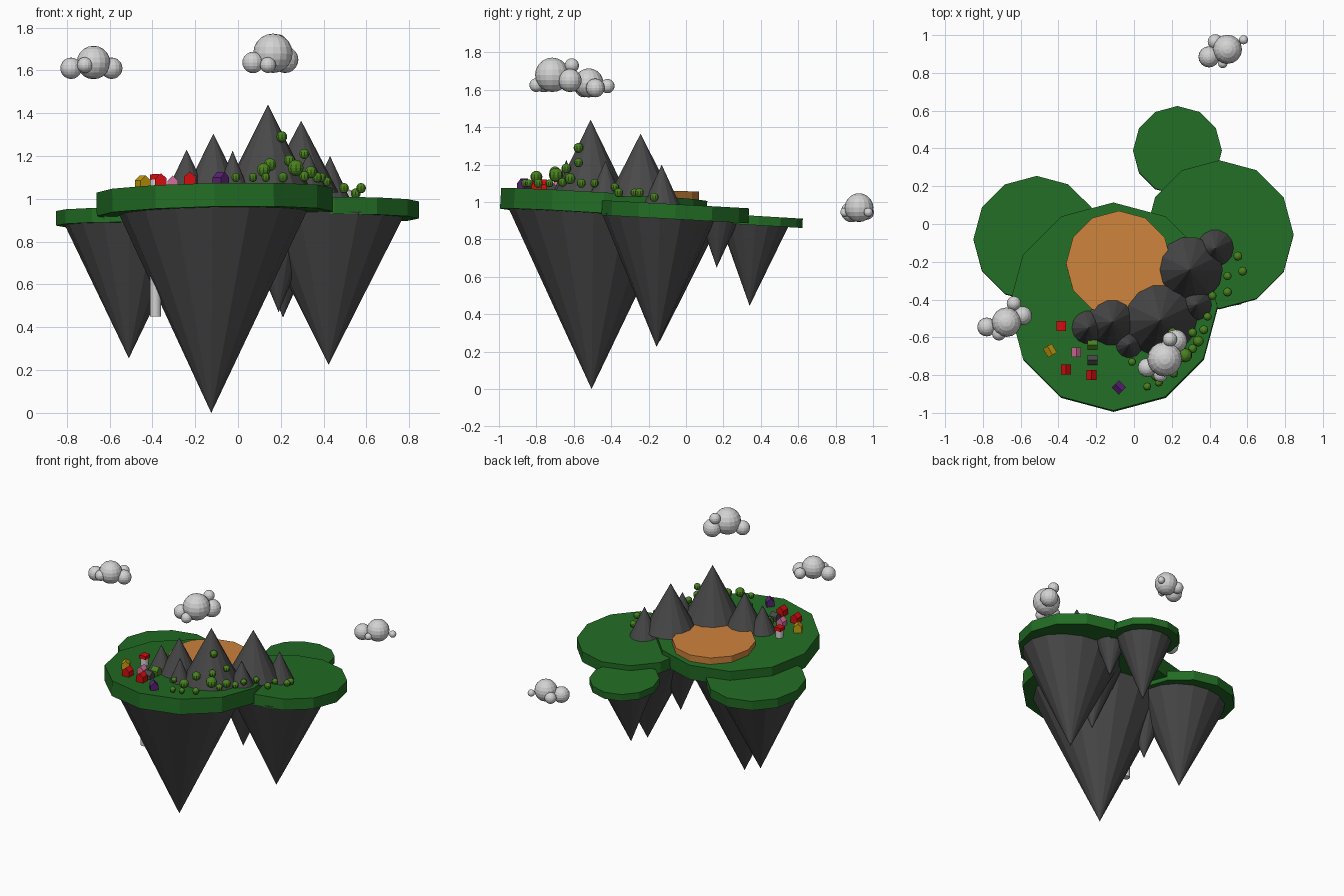
import bpy, bmesh, math
from mathutils import Vector, Matrix


def mat(name, r, g, b):
    m = bpy.data.materials.new(name)
    m.diffuse_color = (r, g, b, 1)
    return m


GRASS = mat("grass_green", 0.016, 0.15, 0.018)
ROCK = mat("dark_rock", 0.066, 0.066, 0.068)
CLAY = mat("orange_clay", 0.61, 0.225, 0.046)
LEAF = mat("leaf_green", 0.065, 0.22, 0.014)
WHITE = mat("cloud_white", 0.65, 0.65, 0.65)
RED = mat("red", 0.65, 0.004, 0.005)
YELLOW = mat("yellow", 0.55, 0.33, 0.005)
PINK = mat("pink", 0.65, 0.16, 0.32)
PURPLE = mat("purple", 0.10, 0.015, 0.17)


def finish(bm, name, material):
    bmesh.ops.recalc_face_normals(bm, faces=bm.faces)
    me = bpy.data.meshes.new(name)
    bm.to_mesh(me)
    bm.free()
    me.materials.append(material)
    ob = bpy.data.objects.new(name, me)
    bpy.context.collection.objects.link(ob)
    return ob


def disc(name, center, r, thick, slope, material, sides=12):
    """Tilted slab whose top face is centred on `center`."""
    bm = bmesh.new()
    normal = Vector((-slope[0], -slope[1], 1)).normalized()
    tilt = Vector((0, 0, 1)).rotation_difference(normal).to_matrix().to_4x4()
    m = Matrix.Translation(center) @ tilt @ Matrix.Translation((0, 0, -thick / 2))
    bmesh.ops.create_cone(bm, cap_ends=True, segments=sides, radius1=r,
                          radius2=r, depth=thick, matrix=m)
    return finish(bm, name, material)


def spike(name, base, rx, ry, tip, sides=16):
    """Cone from a base ring to a tip, pointing up or down."""
    bm = bmesh.new()
    ring = [bm.verts.new((base[0] + rx * math.cos(2 * math.pi * i / sides),
                          base[1] + ry * math.sin(2 * math.pi * i / sides), base[2]))
            for i in range(sides)]
    top = bm.verts.new(tip)
    bm.faces.new(ring)
    for i in range(sides):
        bm.faces.new((ring[i], ring[(i + 1) % sides], top))
    return finish(bm, name, ROCK)


def balls(name, items, material, u, v):
    bm = bmesh.new()
    for x, y, z, r in items:
        bmesh.ops.create_uvsphere(bm, u_segments=u, v_segments=v, radius=r,
                                  matrix=Matrix.Translation((x, y, z)))
    return finish(bm, name, material)


def house(name, x, y, z, angle, material, w=0.027, wall=0.035, roof=0.025):
    """Gabled block with its ridge along local y."""
    bm = bmesh.new()
    prof = [(-w, -0.02), (w, -0.02), (w, wall), (0, wall + roof), (-w, wall)]
    f = bm.faces.new([bm.verts.new((px, -w, pz)) for px, pz in prof])
    ext = bmesh.ops.extrude_face_region(bm, geom=[f])
    bmesh.ops.translate(bm, vec=(0, 2 * w, 0),
                        verts=[g for g in ext["geom"] if isinstance(g, bmesh.types.BMVert)])
    bmesh.ops.transform(bm, verts=bm.verts, matrix=Matrix.Translation((x, y, z))
                        @ Matrix.Rotation(math.radians(angle), 4, 'Z'))
    return finish(bm, name, material)


# Floating grass plateaus
disc("main_plateau", (-0.11, -0.437, 1.04), 0.552, 0.11, (0.02, -0.062), GRASS)
disc("right_plateau", (0.452, -0.055, 0.988), 0.393, 0.08, (0.0, -0.055), GRASS)
disc("left_plateau", (-0.515, -0.08, 0.943), 0.335, 0.068, (0.0, -0.05), GRASS)
disc("back_plateau", (0.23, 0.39, 0.925), 0.235, 0.05, (0.0, -0.06), GRASS)

# Round clay field
disc("clay_field", (-0.08, -0.21, 1.062), 0.28, 0.06, (0.0, -0.02), CLAY)

# Hanging rock cones
spike("main_underside", (-0.12, -0.495, 0.97), 0.455, 0.455, (-0.125, -0.505, 0.0))
spike("right_underside", (0.425, -0.14, 0.94), 0.36, 0.31, (0.423, -0.157, 0.225))
spike("left_underside", (-0.51, -0.11, 0.91), 0.315, 0.30, (-0.51, -0.14, 0.255))
spike("back_underside", (0.22, 0.37, 0.895), 0.19, 0.19, (0.21, 0.34, 0.445))
spike("inner_right_underside", (0.19, -0.19, 0.95), 0.20, 0.20, (0.19, -0.21, 0.47))
spike("inner_left_underside", (-0.32, -0.27, 0.93), 0.19, 0.19, (-0.33, -0.29, 0.47))
spike("small_underside", (0.35, 0.18, 0.92), 0.11, 0.11, (0.35, 0.164, 0.65))

# Mountain range: tip x, y, z and base radius
peaks = [(0.14, -0.51, 1.44, 0.205), (0.295, -0.243, 1.365, 0.175),
         (-0.115, -0.52, 1.305, 0.135), (-0.24, -0.55, 1.23, 0.095),
         (-0.025, -0.64, 1.225, 0.08), (0.43, -0.13, 1.20, 0.105),
         (0.33, -0.43, 1.22, 0.09)]
for i, (x, y, z, r) in enumerate(peaks):
    spike(f"mountain_{i + 1}", (x, y, 0.975 if x > 0.4 else 1.03), r, r, (x, y, z), 14)

# Trees
balls("trees", [
    (-0.01, -0.73, 1.10, 0.021), (0.07, -0.86, 1.10, 0.021), (0.12, -0.80, 1.135, 0.032),
    (0.13, -0.84, 1.10, 0.021), (0.15, -0.70, 1.16, 0.03), (0.205, -0.575, 1.29, 0.026),
    (0.31, -0.575, 1.21, 0.024), (0.27, -0.695, 1.145, 0.038), (0.21, -0.79, 1.10, 0.024),
    (0.24, -0.64, 1.18, 0.026), (0.34, -0.62, 1.125, 0.029), (0.31, -0.66, 1.105, 0.024),
    (0.37, -0.56, 1.10, 0.024), (0.39, -0.49, 1.10, 0.022), (0.415, -0.38, 1.08, 0.022),
    (0.495, -0.36, 1.05, 0.024), (0.495, -0.275, 1.05, 0.022),
    (0.575, -0.25, 1.05, 0.024), (0.55, -0.17, 1.025, 0.024)], LEAF, 10, 8)

# Village
house("yellow_house", -0.445, -0.67, 1.05, 30, YELLOW)
house("pink_house", -0.305, -0.68, 1.05, 0, PINK, 0.025)
house("green_house", -0.22, -0.64, 1.05, 90, LEAF)
house("grey_house", -0.22, -0.72, 1.05, 90, ROCK)
house("red_house_left", -0.36, -0.77, 1.06, 0, RED)
house("red_house_right", -0.225, -0.80, 1.068, 0, RED)
house("purple_house", -0.08, -0.865, 1.065, 45, PURPLE)

# White tower running down through the rock, with a red cap
disc("tower", (-0.385, -0.54, 1.095), 0.026, 0.645, (0, 0), WHITE, 16)
house("tower_roof", -0.385, -0.54, 1.11, 0, RED, 0.026, 0.004, 0.003)

# Clouds
balls("left_cloud", [(-0.675, -0.52, 1.637, 0.078), (-0.78, -0.545, 1.61, 0.05),
                     (-0.59, -0.485, 1.61, 0.05), (-0.715, -0.58, 1.625, 0.037),
                     (-0.636, -0.42, 1.62, 0.038)], WHITE, 16, 10)
balls("middle_cloud", [(0.163, -0.715, 1.68, 0.092), (0.07, -0.76, 1.637, 0.05),
                       (0.22, -0.62, 1.65, 0.062), (0.14, -0.80, 1.625, 0.037),
                       (0.19, -0.61, 1.73, 0.038)], WHITE, 16, 10)
balls("back_cloud", [(0.495, 0.925, 0.97, 0.077), (0.397, 0.885, 0.948, 0.056),
                     (0.58, 0.975, 0.945, 0.024), (0.43, 0.965, 0.945, 0.04),
                     (0.47, 0.85, 0.945, 0.025)], WHITE, 16, 10)
